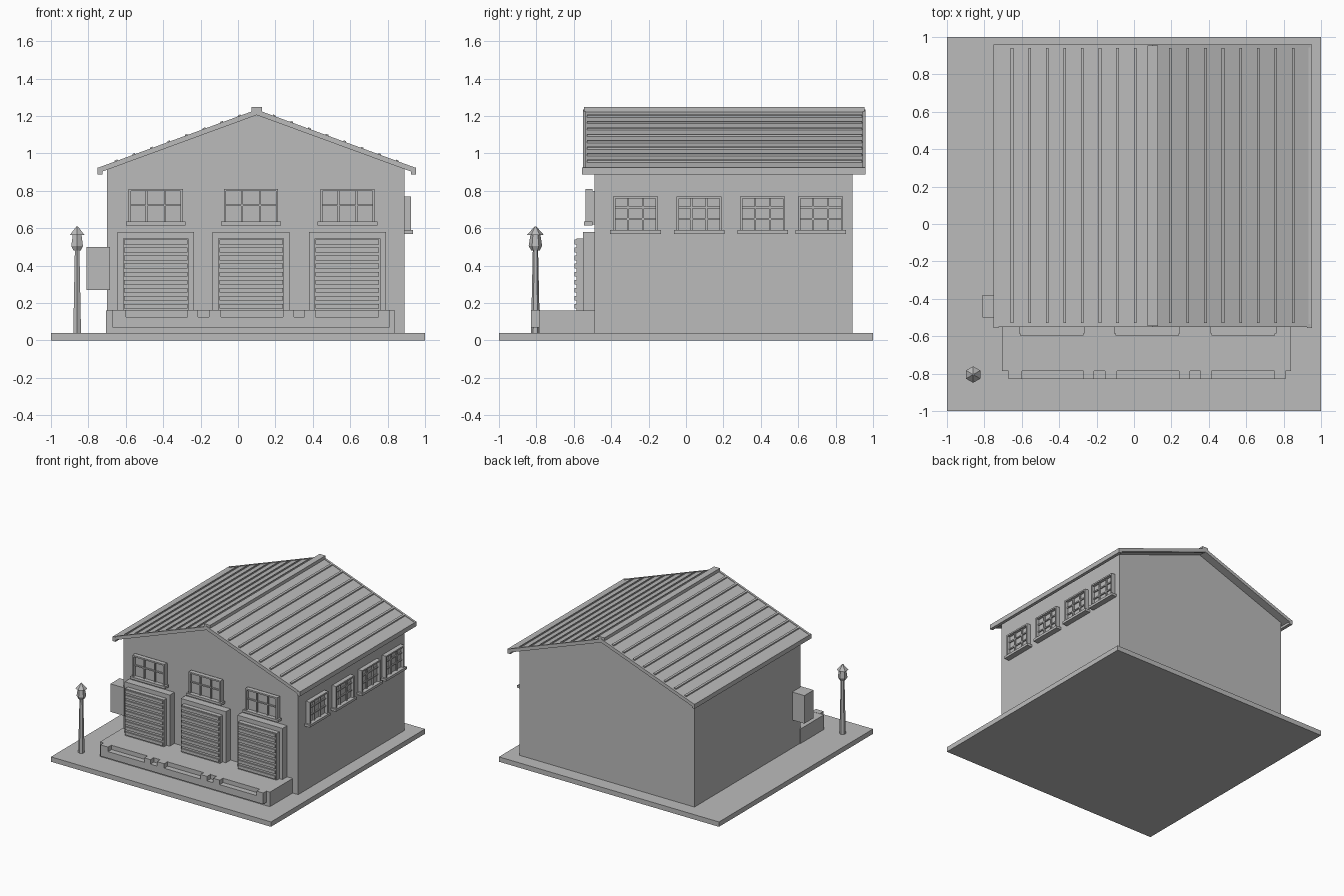
import bpy, bmesh, math
from mathutils import Matrix, Vector

cube = bpy.data.objects.get("Cube")
if cube:
    bpy.data.objects.remove(cube, do_unlink=True)

grey = bpy.data.materials.new("plain_grey")
grey.use_nodes = True
GREY = (0.5, 0.5, 0.5, 1)
grey.diffuse_color = GREY
grey.node_tree.nodes["Principled BSDF"].inputs["Base Color"].default_value = GREY


def finish(name, bm, matrix=None):
    bmesh.ops.recalc_face_normals(bm, faces=bm.faces)
    mesh = bpy.data.meshes.new(name)
    bm.to_mesh(mesh)
    bm.free()
    mesh.materials.append(grey)
    obj = bpy.data.objects.new(name, mesh)
    if matrix:
        obj.matrix_world = matrix
    bpy.context.collection.objects.link(obj)
    return obj


def boxes(name, spans, matrix=None):
    """Object made of boxes given as (x0, x1, y0, y1, z0, z1)."""
    bm = bmesh.new()
    for x0, x1, y0, y1, z0, z1 in spans:
        centre = Vector((x0 + x1, y0 + y1, z0 + z1)) / 2
        size = Matrix.Diagonal((x1 - x0, y1 - y0, z1 - z0, 1))
        bmesh.ops.create_cube(bm, size=1, matrix=Matrix.Translation(centre) @ size)
    return finish(name, bm, matrix)


def prism(name, outline, y0, y1):
    """Extrude an (x, z) outline along y."""
    bm = bmesh.new()
    face = bm.faces.new([bm.verts.new((x, y0, z)) for x, z in outline])
    new = bmesh.ops.extrude_face_region(bm, geom=[face])["geom"]
    verts = [v for v in new if isinstance(v, bmesh.types.BMVert)]
    bmesh.ops.translate(bm, verts=verts, vec=(0, y1 - y0, 0))
    return finish(name, bm)


def hex_section(name, x, y, z0, z1, r0, r1):
    bm = bmesh.new()
    place = Matrix.Translation((x, y, (z0 + z1) / 2))
    bmesh.ops.create_cone(bm, cap_ends=True, segments=6, radius1=r0, radius2=r1,
                          depth=z1 - z0, matrix=place)
    return finish(name, bm)


# Ground and main walls
RIDGE_X, RIDGE_Z, SLOPE, THICK = 0.1, 1.234, 0.366, 0.025
FRONT, BACK, LEFT, RIGHT = -0.49, 0.89, 0.89, -0.70


def roof_z(x):
    return RIDGE_Z - abs(x - RIDGE_X) * SLOPE


boxes("ground_slab", [(-1, 1, -1, 1, 0, 0.04)])
prism("walls", [(RIGHT, 0.03), (LEFT, 0.03), (LEFT, roof_z(LEFT) - THICK),
                (RIDGE_X, RIDGE_Z - THICK), (RIGHT, roof_z(RIGHT) - THICK)], FRONT, BACK)

# Roof: panels, rake trim, eave boards, seams and ridge cap
for label, s in (("left", 1), ("right", -1)):
    eave = RIDGE_X + s * 0.845

    def strip(name, xa, xb, low, high, y0, y1):
        prism(name, [(xa, roof_z(xa) + low), (xb, roof_z(xb) + low),
                     (xb, roof_z(xb) + high), (xa, roof_z(xa) + high)], y0, y1)

    strip(f"roof_panel_{label}", RIDGE_X, eave, -THICK, -0.004, -0.54, 0.95)
    strip(f"front_rake_{label}", RIDGE_X, eave, -THICK - 0.004, 0, -0.552, -0.535)
    strip(f"back_rake_{label}", RIDGE_X, eave, -THICK - 0.004, 0, 0.943, 0.96)
    x0, x1 = sorted((eave - s * 0.02, eave + s * 0.006))
    boxes(f"eave_board_{label}", [(x0, x1, -0.555, 0.96, 0.888, 0.925)])
    for i in range(1, 9):
        x = RIDGE_X + s * 0.094 * i
        strip(f"roof_seam_{label}_{i}", x - 0.007, x + 0.007, -0.01, 0.006, -0.53, 0.94)
boxes("ridge_cap", [(0.073, 0.127, -0.545, 0.955, 1.222, 1.248)])


# Windows: front face of the local frame points to -y, sill bottom at z = 0
def window(name, w, h, rows, matrix):
    a, t = w / 2, 0.012
    top = 0.02 + h
    parts = [(-a - 0.015, a + 0.015, -0.046, 0, 0, 0.02),
             (-a, -a + t, -0.036, 0, 0.02, top),
             (a - t, a, -0.036, 0, 0.02, top),
             (-a, a, -0.036, 0, top - t, top),
             (-a, a, -0.012, 0, 0.02, top)]
    for k in (1, 2):
        x = -a + w * k / 3
        parts.append((x - 0.005, x + 0.005, -0.024, 0, 0.02, top))
    for k in range(1, rows):
        z = 0.02 + h * k / rows
        parts.append((-a, a, -0.022, 0, z - 0.005, z + 0.005))
    boxes(name, parts, matrix)


for i, y in enumerate((-0.27, 0.07, 0.41, 0.72)):
    place = Matrix.Translation((LEFT, y, 0.57)) @ Matrix.Rotation(math.pi / 2, 4, "Z")
    window(f"side_window_{i + 1}", 0.24, 0.18, 3, place)

# Loading bays: window above, surround, shutter and slats
for i, x in enumerate((-0.44, 0.07, 0.585)):
    window(f"front_window_{i + 1}", 0.29, 0.175, 2, Matrix.Translation((x, FRONT - 0.01, 0.615)))
    boxes(f"window_backing_{i + 1}", [(x - 0.14, x + 0.14, FRONT - 0.012, FRONT, 0.62, 0.80)])
    boxes(f"door_surround_{i + 1}", [(x - 0.205, x + 0.205, -0.55, FRONT, 0.15, 0.58)])
    boxes(f"door_shutter_{i + 1}", [(x - 0.176, x + 0.176, -0.585, -0.54, 0.15, 0.545)])
    boxes(f"door_slats_{i + 1}",
          [(x - 0.17, x + 0.17, -0.595, -0.58, 0.17 + 0.043 * k, 0.195 + 0.043 * k)
           for k in range(9)])

# Loading dock with a front bumper, its blocks standing above the lower rail
boxes("loading_dock", [(-0.705, 0.84, -0.785, FRONT + 0.01, 0.03, 0.16)])
rail = [(-0.67, 0.81, -0.83, -0.78, 0.07, 0.125)]
for x0, x1 in ((-0.67, -0.60), (-0.27, -0.215), (-0.155, -0.09), (0.24, 0.30),
               (0.355, 0.415), (0.75, 0.81)):
    rail.append((x0, x1, -0.83, -0.78, 0.12, 0.162))
boxes("dock_bumper", rail)

# Utility box on the right wall
boxes("utility_box", [(-0.81, -0.685, -0.50, -0.38, 0.27, 0.50)])

# Street lamp
LX, LY = -0.86, -0.805
hex_section("lamp_pole", LX, LY, 0.035, 0.49, 0.024, 0.014)
hex_section("lamp_lantern_base", LX, LY, 0.48, 0.505, 0.022, 0.036)
hex_section("lamp_lantern", LX, LY, 0.505, 0.57, 0.036, 0.026)
hex_section("lamp_cap", LX, LY, 0.565, 0.61, 0.044, 0.004)
